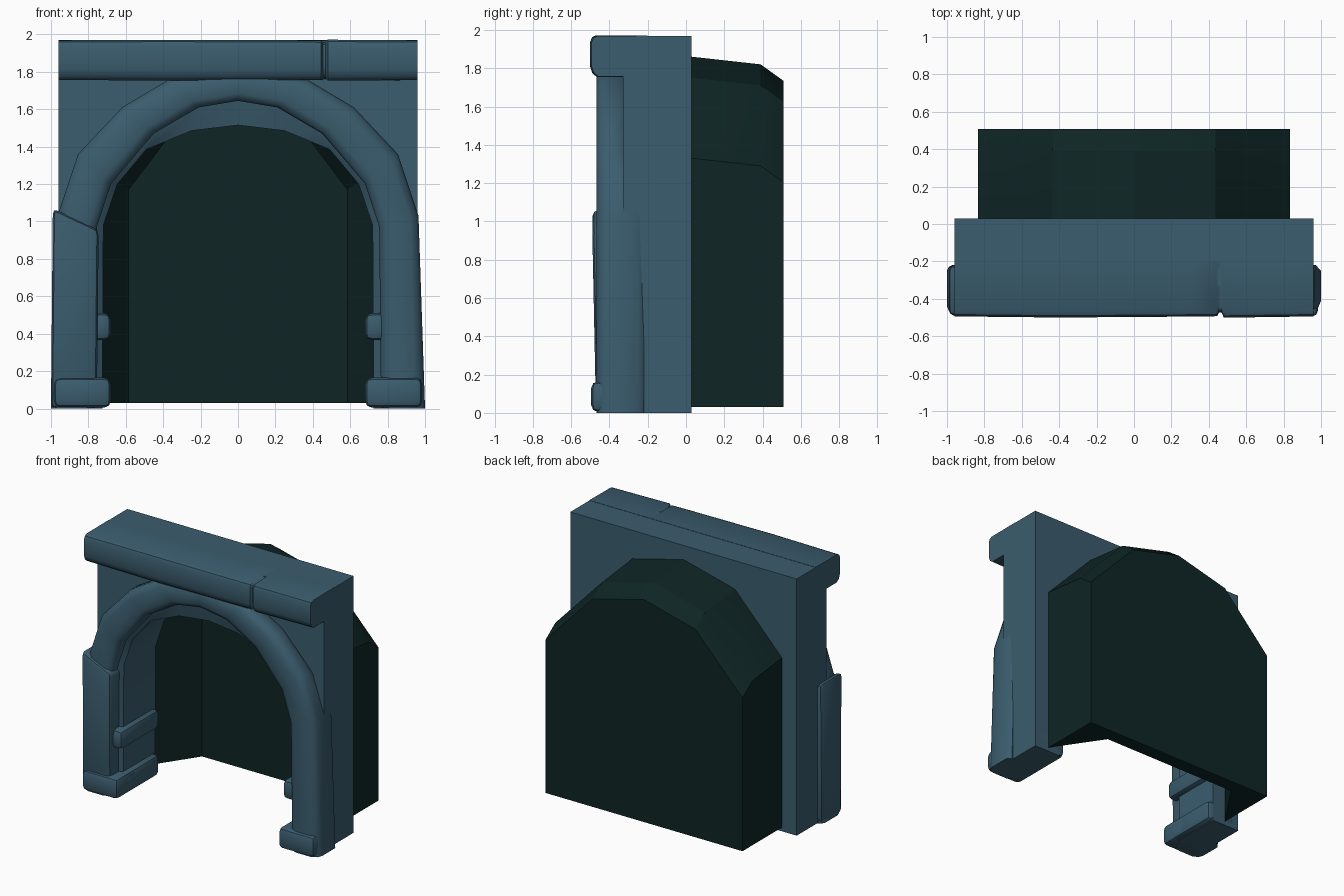
import bpy, bmesh, math
from mathutils import Vector

if "Cube" in bpy.data.objects:
    bpy.data.objects.remove(bpy.data.objects["Cube"])


def material(name, rgb):
    m = bpy.data.materials.new(name)
    m.diffuse_color = (*rgb, 1)
    m.use_nodes = True
    m.node_tree.nodes["Principled BSDF"].inputs["Base Color"].default_value = m.diffuse_color
    return m


STONE = material("slate blue stone", (0.043, 0.108, 0.155))
DARK = material("dark cave green", (0.0045, 0.018, 0.018))


def finish(name, bm, mat, angle=35):
    bmesh.ops.recalc_face_normals(bm, faces=bm.faces)
    me = bpy.data.meshes.new(name)
    bm.to_mesh(me)
    bm.free()
    me.materials.append(mat)
    ob = bpy.data.objects.new(name, me)
    bpy.context.collection.objects.link(ob)
    bpy.ops.object.select_all(action='DESELECT')
    ob.select_set(True)
    bpy.context.view_layer.objects.active = ob
    bpy.ops.object.shade_smooth_by_angle(angle=math.radians(angle))
    return ob


def loft(name, rings, mat, angle=35):
    """Skin closed rings of points and cap both ends."""
    bm = bmesh.new()
    vs = [[bm.verts.new(p) for p in r] for r in rings]
    n = len(vs[0])
    for a, b in zip(vs, vs[1:]):
        for i in range(n):
            j = (i + 1) % n
            bm.faces.new((a[i], a[j], b[j], b[i]))
    bm.faces.new(vs[0])
    bm.faces.new(vs[-1])
    return finish(name, bm, mat, angle)


def block(name, lo, hi, bevel, shape=None):
    """Bevelled box; shape(co) may move the corners first."""
    bm = bmesh.new()
    bmesh.ops.create_cube(bm, size=1)
    for v in bm.verts:
        v.co = Vector([h if c > 0 else l for c, l, h in zip(v.co, lo, hi)])
        if shape:
            shape(v.co)
    bmesh.ops.bevel(bm, geom=bm.edges[:], offset=bevel, segments=2,
                    profile=0.5, affect='EDGES')
    return finish(name, bm, STONE, 40)


def mirrored(half):
    """Right half from base to crown -> whole arch, right to left."""
    return half + [(-x, z) for x, z in reversed(half) if x > 0]


# Arch curves, right half: back edge of opening, inner and outer trim edges
jamb = mirrored([(.725, 0), (.72, .98), (.645, 1.2), (.49, 1.385), (.25, 1.485), (0, 1.515)])
inner = mirrored([(.765, 0), (.755, .97), (.68, 1.2), (.45, 1.47), (.21, 1.61), (0, 1.645)])
outer = mirrored([(1.0, 0), (.965, 1.03), (.855, 1.36), (.62, 1.61), (.36, 1.765), (0, 1.82)])

# Wall with arched opening
outline = [(.96, 0), (.96, 1.968), (-.96, 1.968), (-.96, 0)] + jamb[::-1]
loft("wall", [[(x, y, z) for x, z in outline] for y in (-.33, .03)], STONE, 40)

# Rounded arch trim sweeping into the jamb
rings = []
for k, (j, i, o) in enumerate(zip(jamb, inner, outer)):
    leg = k in (0, len(jamb) - 1)
    back = -.22 if leg or k in (1, len(jamb) - 2) else -.31
    def at(t, y):
        return (o[0] + (i[0] - o[0]) * t, y, o[1] + (i[1] - o[1]) * t)
    rings.append([at(.12, back), at(0, back - .03), at(0, -.41), at(.06, -.445),
                  at(.22, -.468), at(.78, -.468), at(.95, -.45), at(1, -.42),
                  at(1, -.38), (j[0], -.355, j[1]), (j[0], back, j[1])])
loft("arch_trim", rings, STONE, 45)


# Heavier left pillar with sloping top
def lean(co):
    if co.z > .5:
        co.z = 1.07 if co.x < -.9 else .955
        co.x += .01
        if co.y < -.4:
            co.y = -.49


block("left_pillar", (-1.0, -.47, 0), (-.755, -.22, 1), .03, lean)

# Foot blocks and small rails along both jambs
for s, side in ((1, "right"), (-1, "left")):
    for part, x0, x1, y0, z0, z1, b in (("foot", .68, .985, -.495, .005, .165, .035),
                                        ("rail", .68, .8, -.44, .365, .51, .035)):
        a, c = sorted((s * x0, s * x1))
        if part == "foot":
            # wide front piece, then the narrower run along the jamb
            block(side + "_foot_front", (a, y0, z0), (c, -.24, z1), b)
            a, c = sorted((s * x0, s * .94))
            y0 = -.4
        block(side + "_" + part, (a, y0, z0), (c, .03, z1), b)

# Cornice with a joint right of centre
profile = [(-.2, 1.97), (-.465, 1.97), (-.487, 1.96), (-.497, 1.935), (-.497, 1.81),
           (-.485, 1.775), (-.46, 1.755), (-.2, 1.755)]
rings = []
for x, g in ((-.96, -.003), (-.4, .003), (.3, -.002), (.445, -.004), (.455, -.025),
             (.468, -.025), (.48, .004), (.96, -.003)):
    rings.append([(x, y - g if y < -.3 else y,
                   z + (g * .5 if z > 1.85 else -g * .5) if y < -.3 else z)
                  for y, z in profile])
loft("cornice", rings, STONE, 40)

# Cave shell behind the wall: outer skin, hollow tapered inside, open below
half = [(.835, .03), (.835, 1.33), (.435, 1.75), (0, 1.86)]
arch = mirrored(half)


def cave_ring(y, sx, drop, shrink=1):
    return [(x * sx, y, z if z < .1 else (z - drop) * shrink) for x, z in arch]


bm = bmesh.new()
cave = [[bm.verts.new(p) for p in r] for r in (
    cave_ring(.40, .7, 0, .88), cave_ring(.03, 1, 0),
    cave_ring(.39, 1, .04), cave_ring(.508, 1, .125))]
for a, b in zip(cave, cave[1:]):
    for i in range(len(a) - 1):
        bm.faces.new((a[i], a[i + 1], b[i + 1], b[i]))
bm.faces.new(cave[0])
bm.faces.new(cave[-1])
bm.faces.new([r[0] for r in cave] + [r[-1] for r in reversed(cave)])
finish("cave_shell", bm, DARK, 25)
